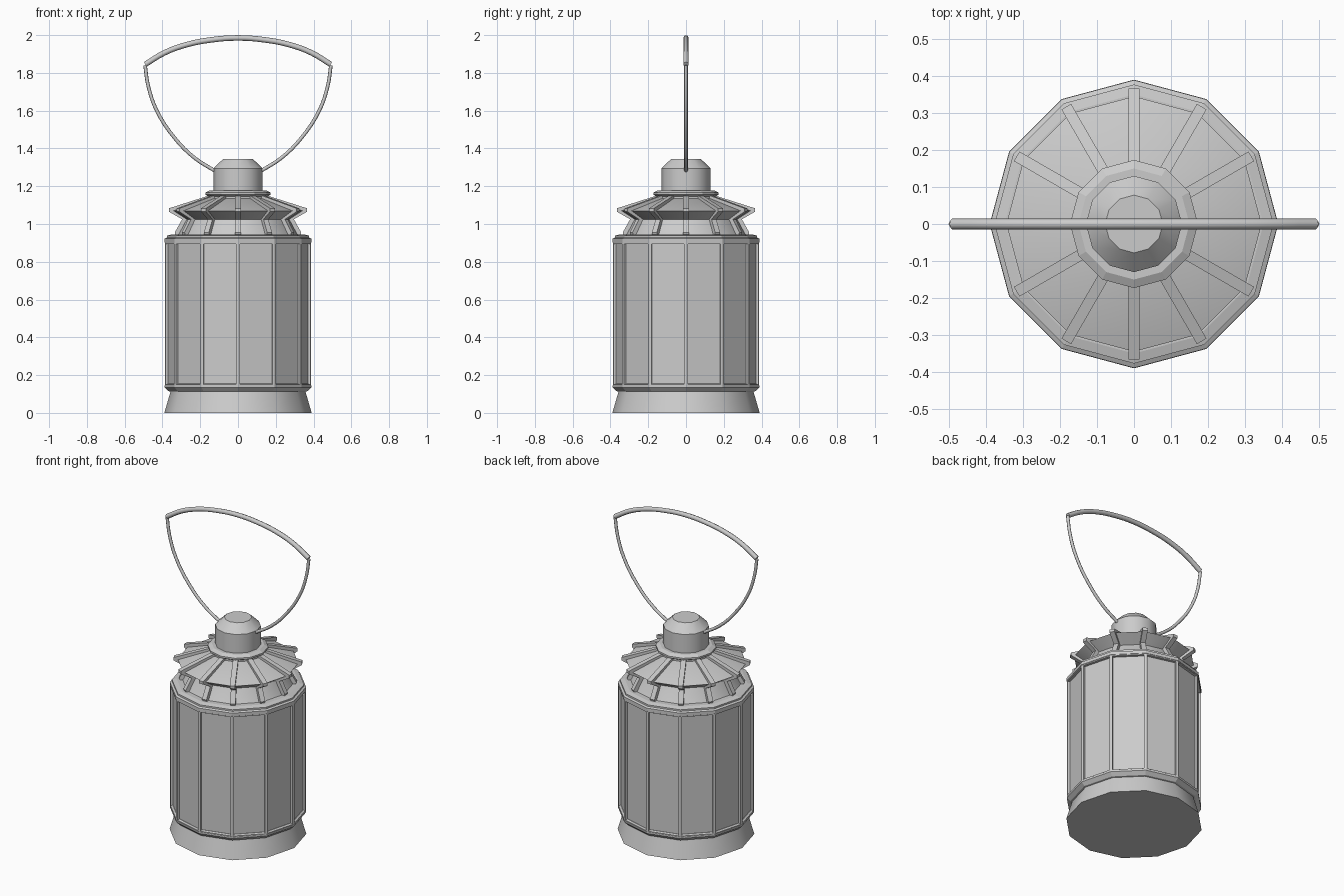
import bpy, bmesh, math
from mathutils import Matrix, Vector

if "Cube" in bpy.data.objects:
    bpy.data.objects.remove(bpy.data.objects["Cube"])

N = 12  # sides, with corners on the x and y axes


def finish(bm, name, smooth=None):
    bmesh.ops.recalc_face_normals(bm, faces=bm.faces)
    me = bpy.data.meshes.new(name)
    bm.to_mesh(me)
    bm.free()
    ob = bpy.data.objects.new(name, me)
    bpy.context.collection.objects.link(ob)
    if smooth:
        me.polygons.foreach_set("use_smooth", [True] * len(me.polygons))
        bpy.context.view_layer.objects.active = ob
        ob.select_set(True)
        bpy.ops.object.shade_smooth_by_angle(angle=math.radians(smooth))
        ob.select_set(False)
    return ob


def lathe(name, profile, smooth=None, inset=None):
    """Closed 12-sided turned solid from (radius, z) points."""
    bm = bmesh.new()
    rings = [[bm.verts.new((r * math.cos(k * math.tau / N), r * math.sin(k * math.tau / N), z))
              for k in range(N)] for r, z in profile]
    sides = []
    for a, b in zip(rings, rings[1:]):
        for k in range(N):
            j = (k + 1) % N
            sides.append(bm.faces.new((a[k], a[j], b[j], b[k])))
    bm.faces.new(rings[0][::-1])
    bm.faces.new(rings[-1])
    bm.normal_update()
    if inset:
        # frame of each pane, then a straight step inward
        bmesh.ops.inset_individual(bm, faces=sides, thickness=inset[0], depth=0)
        bmesh.ops.inset_individual(bm, faces=sides, thickness=0.002, depth=-inset[1])
    return finish(bm, name, smooth)


def tube(name, points, radius):
    """Round bar along a smooth path of (x, z) points."""
    cu = bpy.data.curves.new(name, 'CURVE')
    cu.dimensions = '3D'
    cu.bevel_depth = radius
    cu.bevel_resolution = 2
    cu.resolution_u = 4
    cu.use_fill_caps = True
    sp = cu.splines.new('BEZIER')
    sp.bezier_points.add(len(points) - 1)
    for p, (x, z) in zip(sp.bezier_points, points):
        p.co = (x, 0, z)
        p.handle_left_type = p.handle_right_type = 'AUTO'
    ob = bpy.data.objects.new(name, cu)
    bpy.context.collection.objects.link(ob)
    return ob


# Flared foot and the collar above it
lathe("base", [(0.39, 0), (0.355, 0.12)], 30)
lathe("lower_collar", [(0.355, 0.112), (0.368, 0.115), (0.388, 0.135), (0.388, 0.145), (0.375, 0.155)])

# Twelve framed panes
lathe("body", [(0.387, 0.14), (0.387, 0.905)], inset=(0.014, 0.014))

# Upper rim
lathe("upper_rim", [(0.375, 0.895), (0.389, 0.903), (0.389, 0.922), (0.377, 0.928),
                    (0.377, 0.938), (0.35, 0.945)])

# Pinched roof skin
lathe("roof", [(0.325, 0.935), (0.315, 0.95), (0.275, 1.025), (0.345, 1.07), (0.16, 1.135)], 35)

# Roof ribs, one per corner
outer = [(0.33, 0.938), (0.335, 0.955), (0.296, 1.025), (0.366, 1.065), (0.366, 1.083), (0.15, 1.152)]
inner = [(0.14, 1.11), (0.31, 1.058), (0.25, 1.025), (0.29, 0.938)]
bm = bmesh.new()
for k in range(N):
    rot = Matrix.Rotation(k * math.tau / N, 4, 'Z')
    half = 0.015
    left, right = [[bm.verts.new(rot @ Vector((r, y, z))) for r, z in outer + inner]
                   for y in (-half, half)]
    bm.faces.new(left)
    bm.faces.new(right[::-1])
    for i in range(len(left)):
        j = (i + 1) % len(left)
        bm.faces.new((left[i], right[i], right[j], left[j]))
finish(bm, "roof_ribs")

# Neck ring and chimney cap
lathe("neck_ring", [(0.155, 1.12), (0.155, 1.145), (0.173, 1.155), (0.173, 1.166), (0.15, 1.178)])
lathe("chimney_cap", [(0.13, 1.15), (0.13, 1.295), (0.078, 1.345)], 35)

# Wire bail with a thicker grip
wire = [(0.115, 1.277), (0.23, 1.35), (0.335, 1.455), (0.43, 1.60), (0.475, 1.73), (0.492, 1.84)]
tube("bail_right", wire, 0.0095)
tube("bail_left", [(-x, z) for x, z in wire], 0.0095)
grip = [(0.14, 1.975), (0.27, 1.95), (0.39, 1.906), (0.491, 1.845)]
tube("grip", [(-x, z) for x, z in reversed(grip)] + [(0, 1.985)] + grip, 0.0145)
